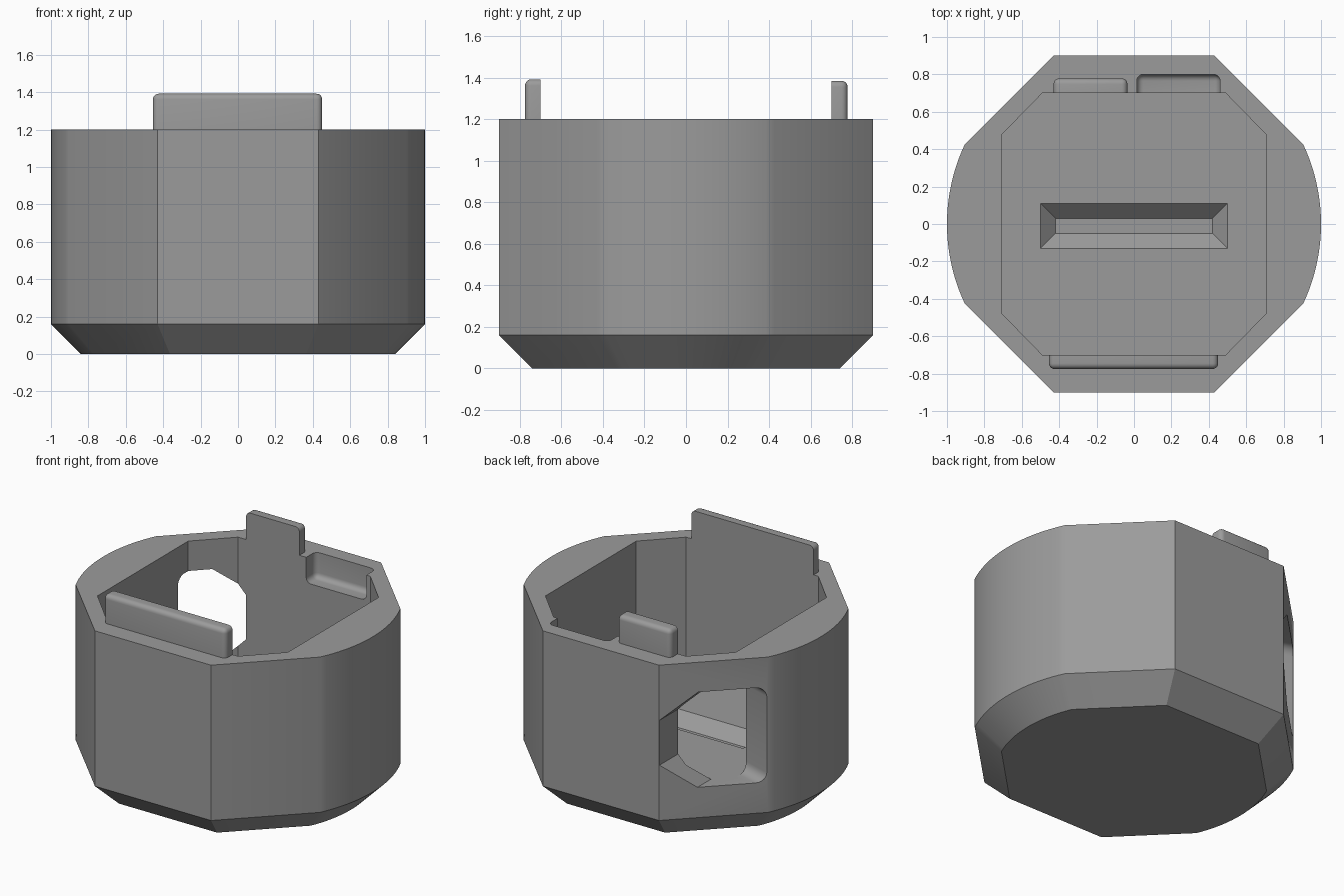
import bpy, bmesh, math

if "Cube" in bpy.data.objects:
    bpy.data.objects.remove(bpy.data.objects["Cube"])

grey = bpy.data.materials.new("grey plastic")
grey.diffuse_color = (0.33, 0.33, 0.33, 1)
grey.use_nodes = True
grey.node_tree.nodes["Principled BSDF"].inputs["Base Color"].default_value = grey.diffuse_color


def finish(name, bm):
    bmesh.ops.recalc_face_normals(bm, faces=bm.faces[:])
    mesh = bpy.data.meshes.new(name)
    bm.to_mesh(mesh)
    bm.free()
    mesh.materials.append(grey)
    obj = bpy.data.objects.new(name, mesh)
    bpy.context.collection.objects.link(obj)
    return obj


def loft(name, loops):
    """Closed solid skinned through matching point loops."""
    bm = bmesh.new()
    rings = [[bm.verts.new(p) for p in loop] for loop in loops]
    n = len(rings[0])
    for a, b in zip(rings, rings[1:]):
        for i in range(n):
            bm.faces.new((a[i], a[(i + 1) % n], b[(i + 1) % n], b[i]))
    bm.faces.new(rings[0])
    bm.faces.new(rings[-1])
    return finish(name, bm)


def rounded_box(name, lo, hi, radius, flat_y, flat_z):
    """Box with rounded edges, except around the planes y=flat_y and z=flat_z."""
    bm = bmesh.new()
    bmesh.ops.create_cube(bm, size=1)
    for v in bm.verts:
        v.co = [hi[i] if v.co[i] > 0 else lo[i] for i in range(3)]

    def on_plane(e, axis, value):
        return all(abs(v.co[axis] - value) < 1e-5 for v in e.verts)

    edges = [e for e in bm.edges
             if not on_plane(e, 1, flat_y) and not on_plane(e, 2, flat_z)]
    bmesh.ops.bevel(bm, geom=edges, offset=radius, segments=5, profile=0.5,
                    affect='EDGES', clamp_overlap=True)
    return finish(name, bm)


def boolean(target, tool, operation='DIFFERENCE'):
    mod = target.modifiers.new("cut", 'BOOLEAN')
    mod.operation, mod.solver, mod.object = operation, 'EXACT', tool
    bpy.context.view_layer.objects.active = target
    bpy.ops.object.modifier_apply(modifier=mod.name)
    bpy.data.objects.remove(tool)


def outline(inset, z):
    """Octagon-like plan with bowed left and right sides, offset inwards."""
    r, y0 = 1 - inset, 0.9 - inset
    s = 1.33 - inset * math.sqrt(2)
    x = (s + math.sqrt(2 * r * r - s * s)) / 2
    a = math.atan2(s - x, x)
    arc = [(r * math.cos(a * t / 10), r * math.sin(a * t / 10)) for t in range(-10, 11)]
    half = [(s - y0, -y0)] + arc + [(s - y0, y0)]
    return [(px, py, z) for px, py in half] + [(-px, -py, z) for px, py in half]


# Body with chamfered base
body = loft("container_body", [outline(0.16, 0), outline(0, 0.16), outline(0, 1.2)])

# Octagonal cavity
quarter = [(0.49, -0.70), (0.705, -0.48), (0.705, 0.48), (0.49, 0.70)]
cavity = quarter + [(-x, -y) for x, y in quarter]
boolean(body, loft("cavity_cutter", [[(x, y, z) for x, y in cavity] for z in (0.36, 1.5)]))

# Tapered groove in the cavity floor
def groove_loop(grow, z):
    x, y = 0.42 + grow, 0.04 + grow
    return [(-x, -y - 0.01, z), (x, -y - 0.01, z), (x, y - 0.01, z), (-x, y - 0.01, z)]

boolean(body, loft("groove_cutter", [groove_loop(0, 0.28), groove_loop(0.12, 0.40)]))

# Window through the back left corner: chamfered one side, rounded the other
chamfered = [(-1.2, 0.26), (-0.70, 0.26), (-0.432, 0.53), (-0.432, 0.83), (-0.70, 1.10), (-1.2, 1.10)]
window = loft("window_cutter", [[(x, y, z) for x, z in chamfered] for y in (0.1, 1.3)])
r, low, high = 0.065, 0.363, 1.0
rounded = [(1.0, low)]
for cz, start in ((low + r, 270), (high - r, 180)):
    for i in range(7):
        t = math.radians(start - 15 * i)
        rounded.append((r + r * math.cos(t), cz + r * math.sin(t)))
rounded.append((1.0, high))
side = loft("window_side", [[(x, y + 0.43 - 0.31 * (x + 0.9), z) for y, z in rounded]
                            for x in (-1.3, -0.3)])
boolean(window, side, 'INTERSECT')
boolean(body, window)

# Notch in the back rim
boolean(body, rounded_box("notch_cutter", (0.015, 0.6, 1.03), (0.46, 0.80, 1.4), 0.035, 0.6, 1.4))

# Upright tabs on the rim
front_tab = rounded_box("front_tab", (-0.455, -0.775, 1.2), (0.45, -0.70, 1.392), 0.03, -0.70, 1.2)
back_tab = rounded_box("back_tab", (-0.43, 0.70, 1.2), (-0.035, 0.778, 1.385), 0.03, 0.70, 1.2)

# Smooth the bowed sides and rounded edges
for obj in (body, front_tab, back_tab):
    bpy.ops.object.select_all(action='DESELECT')
    obj.select_set(True)
    bpy.context.view_layer.objects.active = obj
    bpy.ops.object.shade_smooth_by_angle(angle=math.radians(30))
